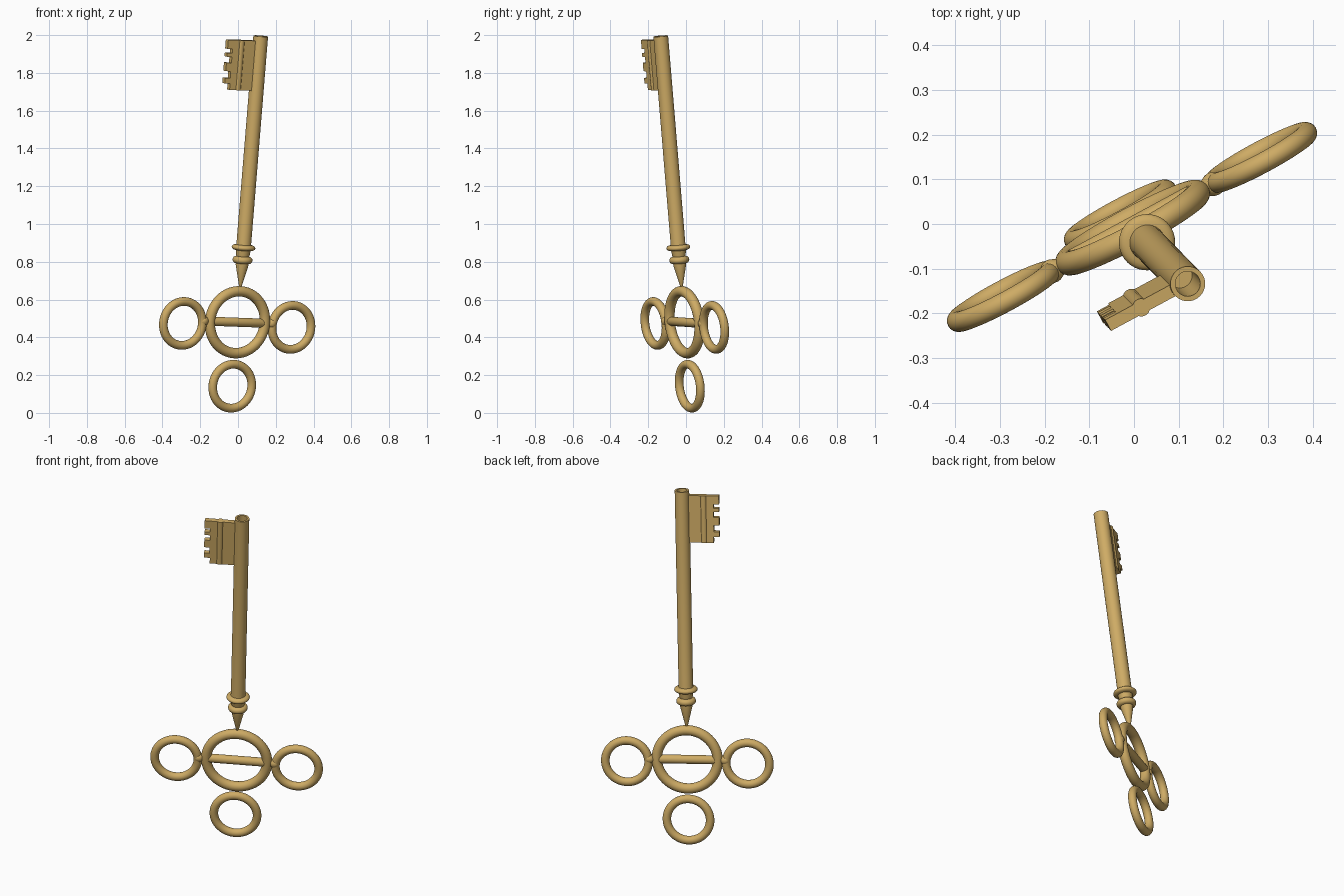
import bpy, bmesh, math
from mathutils import Matrix, Vector

if "Cube" in bpy.data.objects:
    bpy.data.objects.remove(bpy.data.objects["Cube"])

# Tilted frame of the key: u = sideways, a = along the shaft, n = thickness
a = Vector((0.0808, -0.0824, 0.9935)).normalized()
u = Vector((0.88, 0.475, -0.03))
u = (u - a * u.dot(a)).normalized()
n = a.cross(u)
FRAME = Matrix.Translation((-0.003, -0.008, 0.48)) @ Matrix((u, n, a)).transposed().to_4x4()

brass = bpy.data.materials.new("brass")
brass.diffuse_color = (0.62, 0.41, 0.13, 1)
brass.use_nodes = True
brass.node_tree.nodes["Principled BSDF"].inputs["Base Color"].default_value = brass.diffuse_color


def finish(bm, name, angle=35):
    """Turn a bmesh into a brass part placed in the key frame."""
    bmesh.ops.remove_doubles(bm, verts=bm.verts, dist=1e-5)
    bmesh.ops.recalc_face_normals(bm, faces=bm.faces)
    bm.transform(FRAME)
    me = bpy.data.meshes.new(name)
    bm.to_mesh(me)
    bm.free()
    me.materials.append(brass)
    ob = bpy.data.objects.new(name, me)
    bpy.context.collection.objects.link(ob)
    bpy.ops.object.select_all(action='DESELECT')
    ob.select_set(True)
    bpy.context.view_layer.objects.active = ob
    bpy.ops.object.shade_smooth_by_angle(angle=math.radians(angle))
    return ob


def lathe(name, profile, place=Matrix(), steps=40):
    """Spin (radius, height) points about local z."""
    bm = bmesh.new()
    vs = [bm.verts.new((r, 0, z)) for r, z in profile]
    es = [bm.edges.new(p) for p in zip(vs, vs[1:])]
    bmesh.ops.spin(bm, geom=vs + es, cent=(0, 0, 0), axis=(0, 0, 1),
                   angle=2 * math.pi, steps=steps)
    bm.transform(place)
    finish(bm, name)


def ring(name, x, z, major, minor):
    """Torus lying in the plane of the key."""
    circle = [(major + minor * math.cos(i * math.pi / 10),
               minor * math.sin(i * math.pi / 10)) for i in range(21)]
    lathe(name, circle,
          Matrix.Translation((x, 0, z)) @ Matrix.Rotation(math.pi / 2, 4, 'X'), 64)


def bead(z, r_in, r_out, half):
    """Half-round moulding points for a turned profile."""
    return [(r_in + (r_out - r_in) * math.sin(i * math.pi / 8),
             z - half * math.cos(i * math.pi / 8)) for i in range(9)]


# Bow: one large ring and three small ones
ring("bow_centre_ring", 0, 0, 0.165, 0.0275)
ring("bow_left_ring", -0.327, -0.017, 0.117, 0.023)
ring("bow_right_ring", 0.327, -0.017, 0.117, 0.023)
ring("bow_bottom_ring", 0, -0.341, 0.117, 0.023)

# Crossbar with necks and ball ends
half = [(0.024, 0.165), (0.018, 0.182)]
half += [(0.027 * math.sin(t), 0.205 - 0.027 * math.cos(t))
         for t in [math.pi * k / 10 for k in range(3, 11)]]
bar = [(r, -z) for r, z in reversed(half)] + half
lathe("bow_crossbar", bar, Matrix.Rotation(math.pi / 2, 4, 'Y'), 28)

# Shaft: pointed foot, two turned collars, long tube with a bored end
shaft = [(0, 0.175), (0.006, 0.187), (0.034, 0.305)]
shaft += bead(0.332, 0.034, 0.053, 0.019)
shaft += [(0.036, 0.358), (0.038, 0.375)]
shaft += bead(0.398, 0.040, 0.063, 0.015)
shaft += [(0.039, 0.42), (0.039, 1.525), (0.028, 1.525), (0.028, 1.3), (0, 1.3)]
lathe("shaft", shaft)

# Bit: notched plate, outline as (x, z), extruded through its thickness
outline = [(-0.03, 1.234), (-0.168, 1.234), (-0.168, 1.268), (-0.2, 1.268),
           (-0.2, 1.297), (-0.17, 1.297), (-0.17, 1.333), (-0.2, 1.333),
           (-0.2, 1.378), (-0.17, 1.378), (-0.17, 1.41), (-0.2, 1.41),
           (-0.2, 1.43), (-0.17, 1.43), (-0.17, 1.452), (-0.2, 1.452),
           (-0.2, 1.5), (-0.03, 1.5)]
bm = bmesh.new()
face = bm.faces.new([bm.verts.new((x, -0.014, z)) for x, z in outline])
ext = bmesh.ops.extrude_face_region(bm, geom=[face], use_keep_orig=True)
bmesh.ops.translate(bm, vec=(0, 0.028, 0),
                    verts=[g for g in ext["geom"] if isinstance(g, bmesh.types.BMVert)])
bmesh.ops.triangulate(bm, faces=[f for f in bm.faces if len(f.verts) > 4])
finish(bm, "bit_plate")

# Round rib running down the bit
lathe("bit_rib", [(0, 1.234), (0.02, 1.234), (0.02, 1.5), (0, 1.5)],
      Matrix.Translation((-0.116, 0, 0)), 24)
